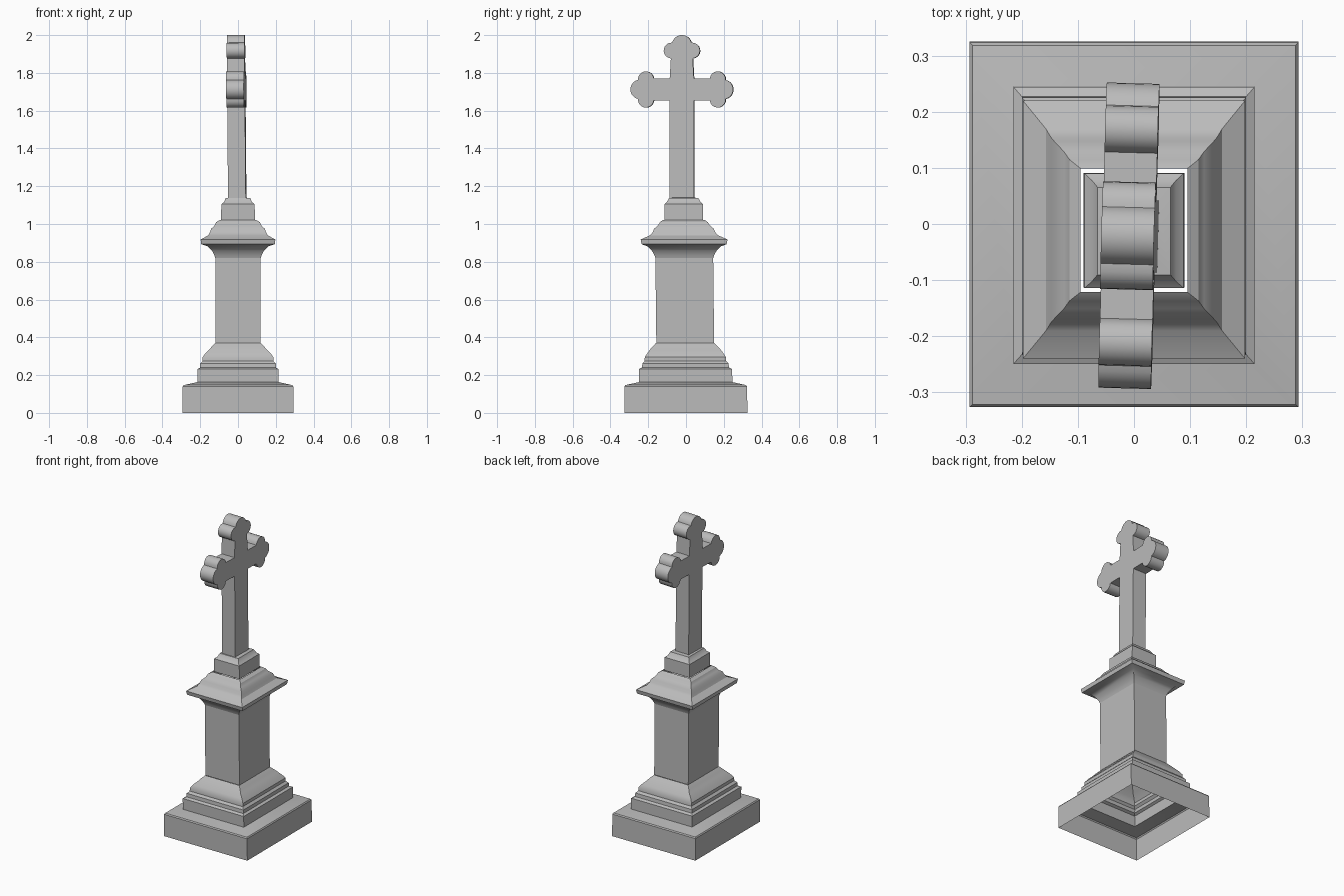
import bpy, bmesh, math
from mathutils import Vector

cube = bpy.data.objects.get("Cube")
if cube:
    bpy.data.objects.remove(cube, do_unlink=True)

stone = bpy.data.materials.new("grey stone")
stone.use_nodes = True
GREY = (0.5, 0.5, 0.5, 1)
stone.diffuse_color = GREY
stone.node_tree.nodes["Principled BSDF"].inputs["Base Color"].default_value = GREY


def finish(bm, name, angle):
    mesh = bpy.data.meshes.new(name)
    bm.to_mesh(mesh)
    bm.free()
    mesh.materials.append(stone)
    obj = bpy.data.objects.new(name, mesh)
    bpy.context.collection.objects.link(obj)
    bpy.ops.object.select_all(action='DESELECT')
    obj.select_set(True)
    bpy.context.view_layer.objects.active = obj
    bpy.ops.object.shade_smooth_by_angle(angle=math.radians(angle))
    return obj


def loft(name, rings):
    """Hollow rectangular shell through rings of (z, half width, half depth)."""
    bm = bmesh.new()
    previous = None
    for z, hx, hy in rings:
        cy = -0.011 * z          # the stack leans slightly to the front
        ring = [bm.verts.new((sx * hx, cy + sy * hy, z))
                for sx, sy in ((-1, -1), (1, -1), (1, 1), (-1, 1))]
        if previous:
            for i in range(4):
                j = (i + 1) % 4
                bm.faces.new((previous[i], previous[j], ring[j], ring[i]))
        previous = ring
    return finish(bm, name, 32)


# Plinth block with a sloped top, open underneath
loft("plinth", [(0, .293, .325), (.14, .293, .325), (.147, .288, .32), (.163, .215, .247)])

# Stepped foot moulding
loft("foot_moulding", [(.163, .215, .247), (.232, .215, .247), (.24, .2, .23),
                       (.262, .2, .228), (.275, .187, .216), (.295, .187, .215),
                       (.315, .173, .202), (.335, .152, .187), (.352, .138, .172),
                       (.37, .12, .155)])

# Plain column
loft("column", [(.37, .12, .153), (.82, .12, .153)])

# Overhanging cap, with a cove rising to the upper block
loft("cap_moulding", [(.82, .12, .153), (.835, .125, .158), (.86, .138, .172),
                      (.882, .16, .195), (.893, .195, .225), (.918, .198, .23),
                      (.94, .157, .18), (.957, .148, .165), (.975, .142, .158),
                      (.99, .125, .14), (1.01, .115, .126), (1.022, .095, .11)])

# Small block carrying the cross
loft("upper_block", [(1.022, .09, .102), (1.105, .088, .102), (1.115, .075, .09),
                     (1.137, .065, .078), (1.14, .04, .055)])

# Cross outline: u runs along an arm, v across it
LOBE, TIP = 0.042, 0.052        # radii of side lobes and end lobe
BACK, SIDE = 0.03, 0.054        # side lobe position relative to the end lobe


def arc(u, v, r, start, end, steps=9):
    return [(u + r * math.cos(start + (end - start) * i / steps),
             v + r * math.sin(start + (end - start) * i / steps)) for i in range(steps + 1)]


def trefoil(length, half):
    """Outline of one arm end, from v = -half to v = +half."""
    tip = length - TIP
    gap = math.hypot(BACK, SIDE)
    toward = math.atan2(SIDE, BACK)
    bend_lobe = math.acos((gap ** 2 + LOBE ** 2 - TIP ** 2) / (2 * gap * LOBE))
    bend_tip = math.acos((gap ** 2 + TIP ** 2 - LOBE ** 2) / (2 * gap * TIP))
    start = math.pi - math.asin((SIDE - half) / LOBE)
    lower = arc(tip - BACK, -SIDE, LOBE, start, 2 * math.pi + toward - bend_lobe)
    reach = math.pi - toward - bend_tip
    end = arc(tip, 0, TIP, -reach, reach, 12)
    upper = [(u, -v) for u, v in reversed(lower)]
    return lower + end[1:-1] + upper


SHAFT, ARM, HEART = 0.064, 0.059, 1.712
foot = 1.13 - HEART
outline = [(-SHAFT, foot), (SHAFT, foot), (SHAFT, -ARM)]
outline += [(u, v) for u, v in trefoil(.272, ARM)]
outline += [(SHAFT, ARM)]
outline += [(-v, u) for u, v in trefoil(.288, SHAFT - .006)]
outline += [(-SHAFT, ARM)]
outline += [(-u, -v) for u, v in trefoil(.272, ARM)]
outline += [(-SHAFT, -ARM)]

bm = bmesh.new()
face = bm.faces.new([bm.verts.new((-.047, y, z)) for y, z in outline])
moved = bmesh.ops.extrude_face_region(bm, geom=[face])["geom"]
bmesh.ops.translate(bm, vec=Vector((.094, 0, 0)),
                    verts=[g for g in moved if isinstance(g, bmesh.types.BMVert)])
bmesh.ops.recalc_face_normals(bm, faces=bm.faces)
cross = finish(bm, "cross", 35)
cross.location = (-.009, -.021, HEART)
cross.rotation_euler = (0, math.radians(-.5), math.radians(-1.6))
